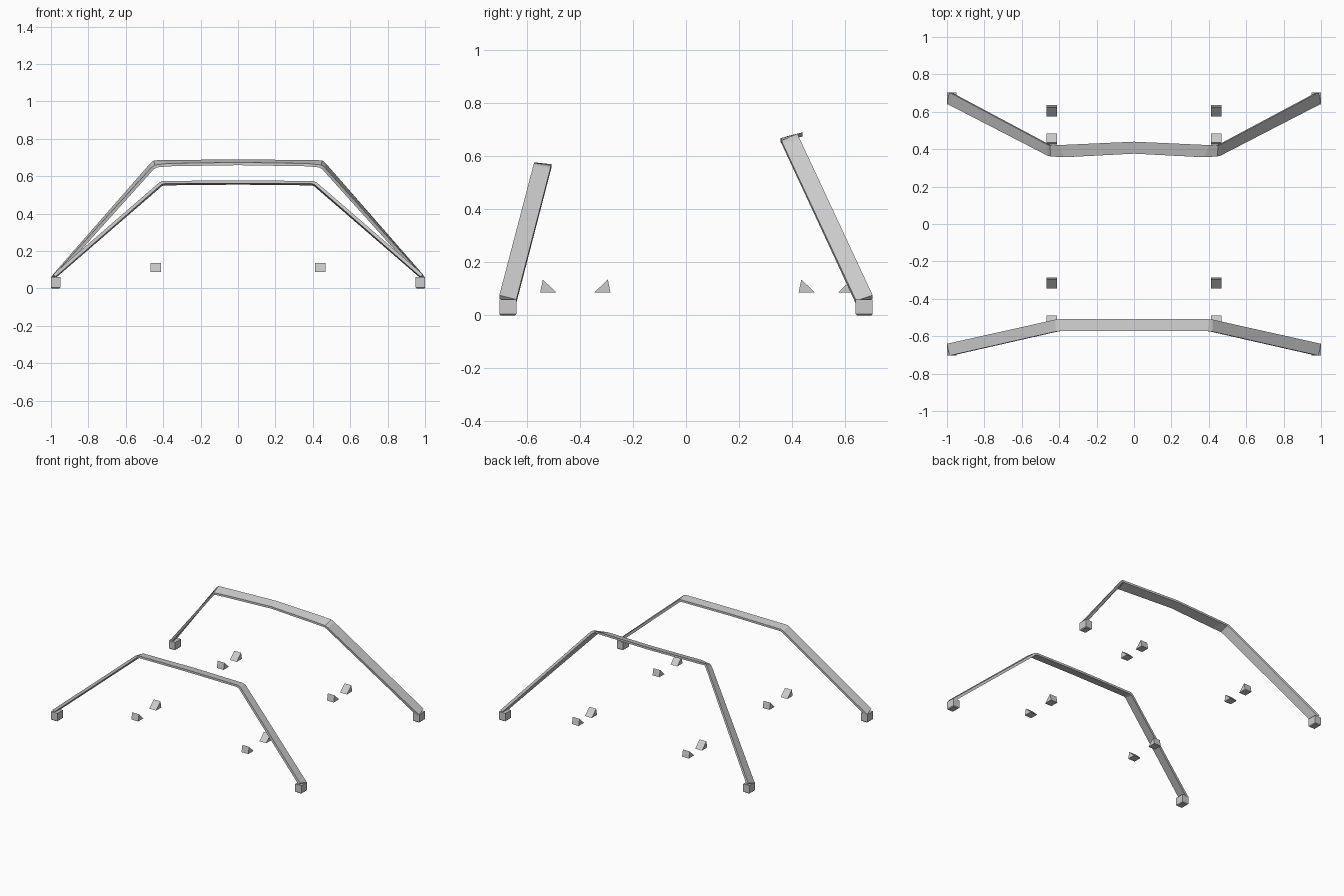
import bpy
import bmesh

if "Cube" in bpy.data.objects:
    bpy.data.objects.remove(bpy.data.objects["Cube"])


def finish(bm, name):
    bmesh.ops.recalc_face_normals(bm, faces=bm.faces)
    me = bpy.data.meshes.new(name)
    bm.to_mesh(me)
    bm.free()
    ob = bpy.data.objects.new(name, me)
    bpy.context.collection.objects.link(ob)
    return ob


def strip(name, half):
    """Flat bar: stations from right foot to centre, mirrored to the left.
    Station = front edge (x, y, z), back edge (x, y, z), thickness (dx, dz)."""
    rings = []
    for f, b, (dx, dz) in half:
        rings.append([f, b, (b[0] + dx, b[1], b[2] + dz), (f[0] + dx, f[1], f[2] + dz)])
    left = [[(-x, y, z) for x, y, z in r] for r in reversed(rings[:-1])]
    bm = bmesh.new()
    loops = [[bm.verts.new(p) for p in r] for r in rings + left]
    for a, b in zip(loops, loops[1:]):
        for i in range(4):
            j = (i + 1) % 4
            bm.faces.new((a[i], a[j], b[j], b[i]))
    bm.faces.new(loops[0])
    bm.faces.new(loops[-1][::-1])
    return finish(bm, name)


# Front hoop, leaning backwards
strip("front_hoop", [
    ((.988, -.704, .076), (.998, -.64, .06), (-.012, -.014)),
    ((.418, -.575, .569), (.420, -.511, .557), (-.010, -.013)),
    ((.395, -.573, .575), (.400, -.509, .566), (-.003, -.015)),
    ((0, -.572, .577), (0, -.508, .570), (0, -.015)),
])

# Rear hoop, leaning forwards with a slight arch
strip("rear_hoop", [
    ((.999, .642, .055), (.988, .704, .076), (-.012, -.014)),
    ((.462, .365, .648), (.470, .428, .668), (-.012, -.010)),
    ((.445, .361, .660), (.450, .420, .685), (-.010, -.013)),
    ((.375, .357, .668), (.400, .422, .686), (-.003, -.015)),
    ((0, .376, .674), (0, .440, .690), (0, -.015)),
])

# Four foot blocks
for sx, side in ((-1, "left"), (1, "right")):
    for sy, end in ((-1, "front"), (1, "rear")):
        bm = bmesh.new()
        bmesh.ops.create_cube(bm, size=1)
        bmesh.ops.scale(bm, vec=(.05, .064, .06), verts=bm.verts)
        bmesh.ops.translate(bm, vec=(sx * .975, sy * .672, .03), verts=bm.verts)
        low = [e for e in bm.edges if all(v.co.z < .01 for v in e.verts)]
        bmesh.ops.bevel(bm, geom=low, offset=.005, segments=1, affect='EDGES')
        finish(bm, f"{end}_{side}_foot")

# Eight wedge chocks: upright face position and slope direction along y
for sx, side in ((-1, "left"), (1, "right")):
    for n, (y, d) in enumerate(((-.55, 1), (-.285, -1), (.425, 1), (.635, -1))):
        profile = [(y, .087), (y + d * .06, .087), (y + d * .01, .135)]
        bm = bmesh.new()
        a = [bm.verts.new((sx * .44 - .027, py, pz)) for py, pz in profile]
        b = [bm.verts.new((sx * .44 + .027, py, pz)) for py, pz in profile]
        bm.faces.new(a)
        bm.faces.new(b[::-1])
        for i in range(3):
            j = (i + 1) % 3
            bm.faces.new((a[i], a[j], b[j], b[i]))
        finish(bm, f"{side}_wedge_{n + 1}")
